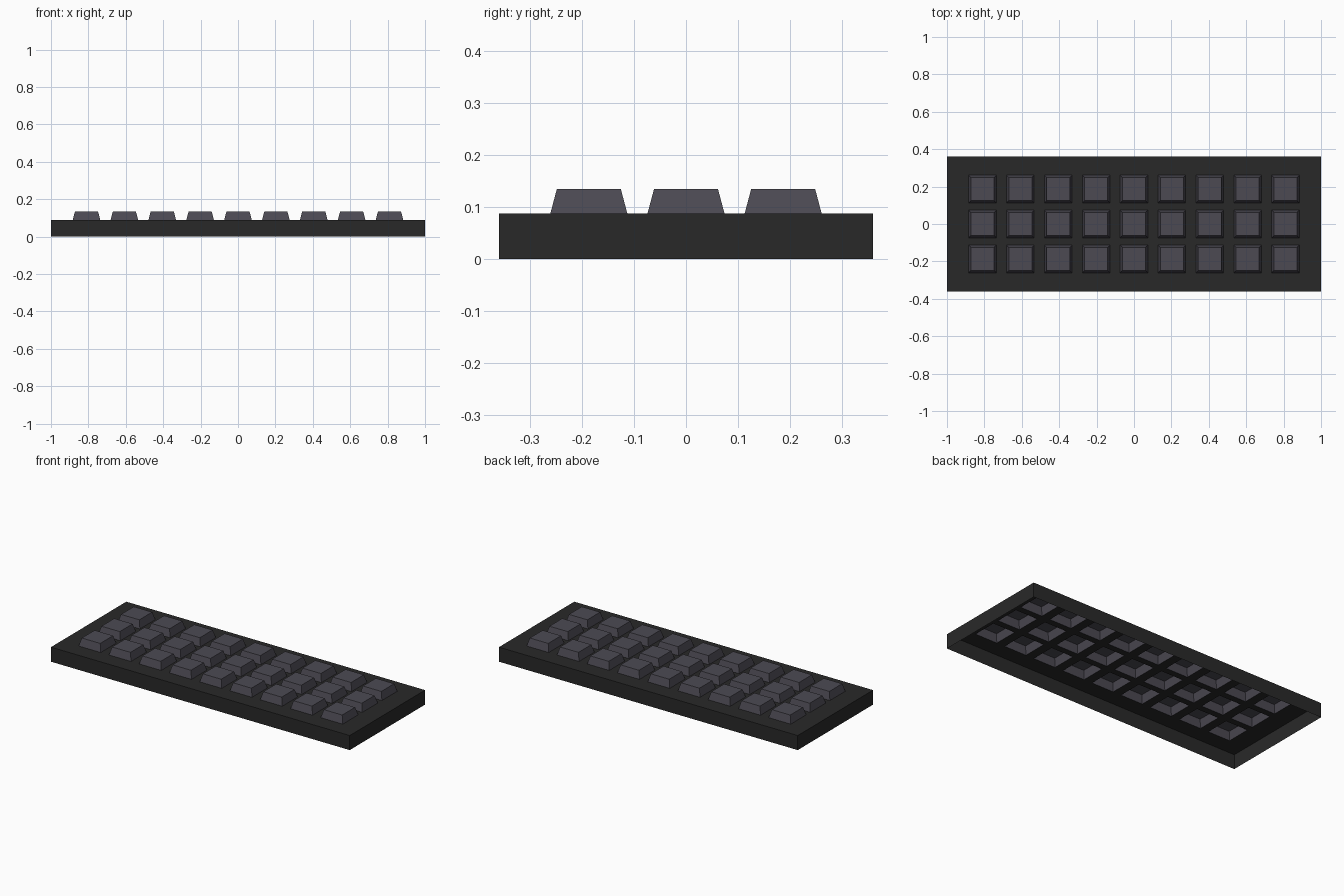
import bpy, bmesh

if "Cube" in bpy.data.objects:
    bpy.data.objects.remove(bpy.data.objects["Cube"])

COLS, ROWS = 9, 3
PITCH_X, PITCH_Y = 0.2025, 0.187
BASE, TOP = 0.148, 0.123          # key footprint and key top widths
Z_PLATE, Z_KEY = 0.088, 0.135
HX, HY = 1.0, 0.36

xs = [(i - (COLS - 1) / 2) * PITCH_X for i in range(COLS)]
ys = [(j - (ROWS - 1) / 2) * PITCH_Y for j in range(ROWS)]


def material(name, rgb):
    m = bpy.data.materials.new(name)
    m.diffuse_color = (*rgb, 1)
    m.use_nodes = True
    m.node_tree.nodes["Principled BSDF"].inputs["Base Color"].default_value = m.diffuse_color
    return m


def finish(name, bm, mat):
    me = bpy.data.meshes.new(name)
    bm.to_mesh(me)
    bm.free()
    me.materials.append(mat)
    ob = bpy.data.objects.new(name, me)
    bpy.context.collection.objects.link(ob)
    return ob


def edges_1d(centres, half):
    inner = [c + s * BASE / 2 for c in centres for s in (-1, 1)]
    return [-half] + inner + [half]


case_mat = material("case_black", (0.022, 0.022, 0.022))
key_mat = material("key_grey", (0.072, 0.068, 0.086))

# Case: top plate with a square opening under each key
bm = bmesh.new()
gx, gy = edges_1d(xs, HX), edges_1d(ys, HY)
grid = [[bm.verts.new((x, y, Z_PLATE)) for y in gy] for x in gx]
for i in range(len(gx) - 1):
    for j in range(len(gy) - 1):
        if i % 2 and j % 2:
            continue
        bm.faces.new((grid[i][j], grid[i + 1][j], grid[i + 1][j + 1], grid[i][j + 1]))

# Case: thin side walls, open underneath
corners = [grid[0][0], grid[-1][0], grid[-1][-1], grid[0][-1]]
low = [bm.verts.new((v.co.x, v.co.y, 0)) for v in corners]
for k in range(4):
    n = (k + 1) % 4
    bm.faces.new((low[k], low[n], corners[n], corners[k]))
finish("case", bm, case_mat)

# Keys: hollow tapered caps without a bottom face
SQUARE = [(-1, -1), (1, -1), (1, 1), (-1, 1)]
bm = bmesh.new()
for x in xs:
    for y in ys:
        lo = [bm.verts.new((x + a * BASE / 2, y + b * BASE / 2, Z_PLATE)) for a, b in SQUARE]
        hi = [bm.verts.new((x + a * TOP / 2, y + b * TOP / 2, Z_KEY)) for a, b in SQUARE]
        bm.faces.new(hi)
        for k in range(4):
            n = (k + 1) % 4
            bm.faces.new((lo[k], lo[n], hi[n], hi[k]))
finish("keycaps", bm, key_mat)
